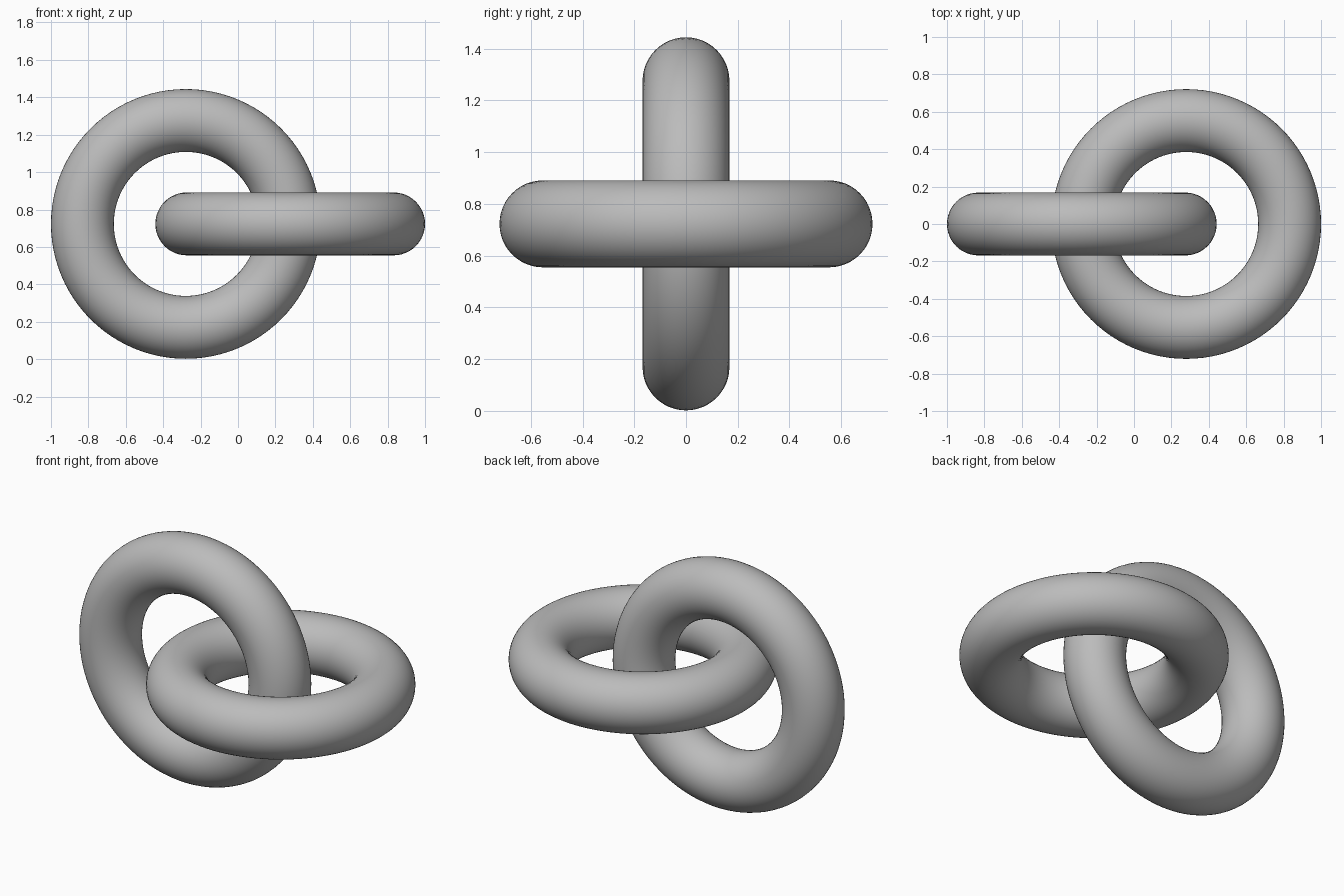
import bpy
import math

if "Cube" in bpy.data.objects:
    bpy.data.objects.remove(bpy.data.objects["Cube"])

# One plain grey for both links
grey = bpy.data.materials.new("plain_grey")
grey.diffuse_color = (0.5, 0.5, 0.5, 1)
grey.use_nodes = True
grey.node_tree.nodes["Principled BSDF"].inputs["Base Color"].default_value = grey.diffuse_color

TUBE = 0.168            # thickness radius of a link
RING = 0.721 - TUBE     # radius of the tube's centre line
OFFSET = 0.279          # sideways shift of each link
HEIGHT = 0.723          # shared centre height


def add_link(name, x, tilt):
    bpy.ops.mesh.primitive_torus_add(
        major_radius=RING, minor_radius=TUBE,
        major_segments=96, minor_segments=48,
        location=(x, 0, HEIGHT), rotation=(tilt, 0, 0))
    link = bpy.context.object
    link.name = name
    link.data.materials.append(grey)
    bpy.ops.object.shade_smooth()


# Two interlocked rings at right angles
add_link("upright_link", -OFFSET, math.pi / 2)
add_link("flat_link", OFFSET, 0)
